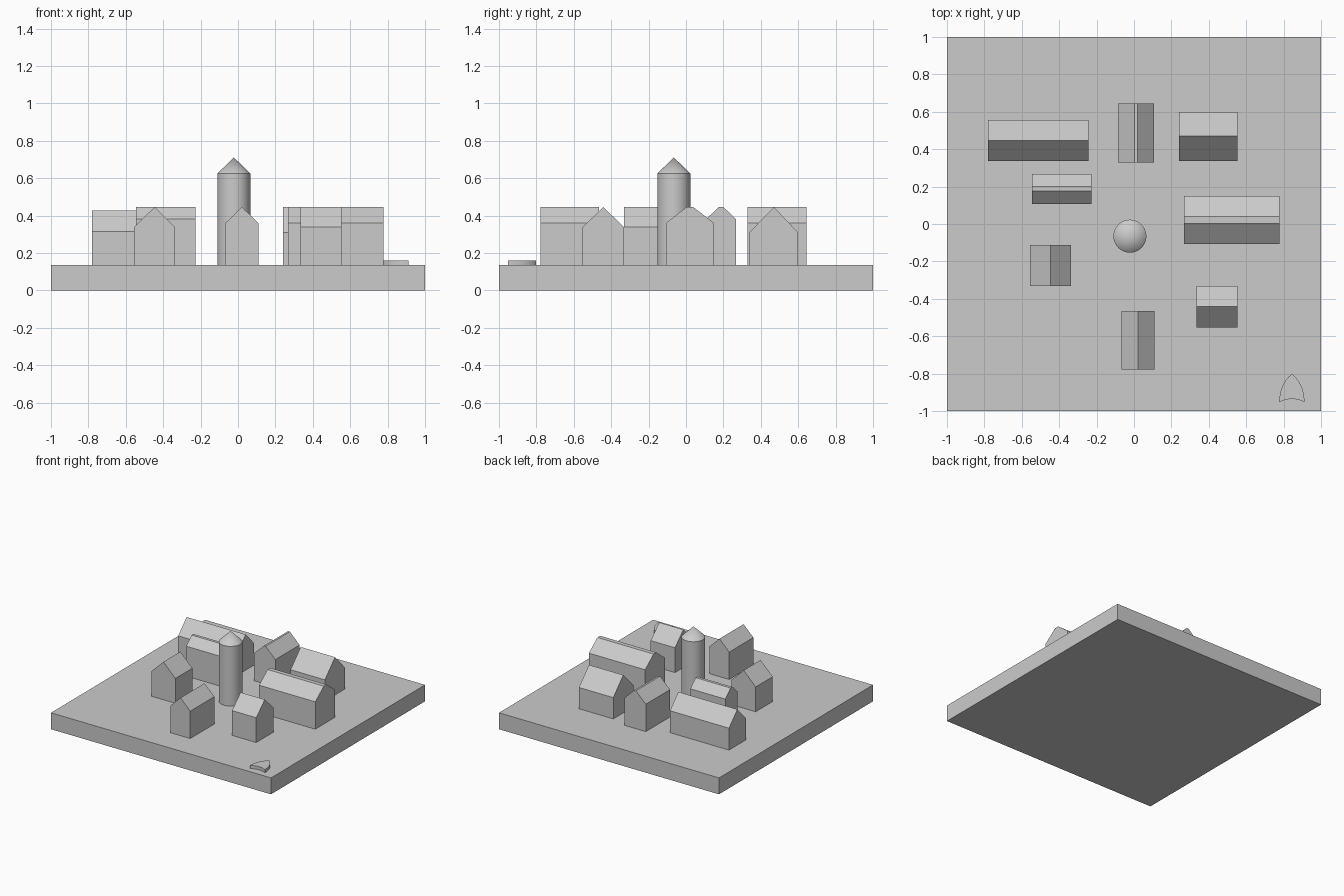
import bpy, math

if "Cube" in bpy.data.objects:
    bpy.data.objects.remove(bpy.data.objects["Cube"])

GROUND = 0.135
RIDGE = 0.446


def prism(name, profile, to_world, a, b):
    """Extrude a 2D profile from a to b; to_world maps (u, v, depth) to xyz."""
    n = len(profile)
    verts = [to_world(u, v, d) for d in (a, b) for u, v in profile]
    faces = [tuple(range(n)), tuple(range(2 * n - 1, n - 1, -1))]
    faces += [(i, i + n, (i + 1) % n + n, (i + 1) % n) for i in range(n)]
    mesh = bpy.data.meshes.new(name)
    mesh.from_pydata(verts, [], faces)
    obj = bpy.data.objects.new(name, mesh)
    bpy.context.collection.objects.link(obj)
    # consistent outward normals
    bpy.context.view_layer.objects.active = obj
    bpy.ops.object.select_all(action='DESELECT')
    obj.select_set(True)
    bpy.ops.object.mode_set(mode='EDIT')
    bpy.ops.mesh.select_all(action='SELECT')
    bpy.ops.mesh.normals_make_consistent(inside=False)
    bpy.ops.object.mode_set(mode='OBJECT')
    return obj


def house(name, axis, length, width, ridge, eave, top=RIDGE):
    """Gabled house; ridge holds one coordinate (sharp) or two (flat cap)."""
    w0, w1 = width
    profile = [(w0, GROUND), (w1, GROUND), (w1, eave)]
    profile += [(r, top) for r in reversed(ridge)] + [(w0, eave)]
    if axis == 'x':
        to_world = lambda u, v, d: (d, u, v)
    else:
        to_world = lambda u, v, d: (u, d, v)
    return prism(name, profile, to_world, *length)


# Ground slab
bpy.ops.mesh.primitive_cube_add(size=1, location=(0, 0, GROUND / 2))
slab = bpy.context.object
slab.name = "ground_slab"
slab.scale = (2, 2, GROUND)

# Houses around the square
house("house_back_left", 'x', (-0.78, -0.243), (0.338, 0.556), (0.447,), 0.315, 0.428)
house("house_inner_left", 'x', (-0.545, -0.227), (0.107, 0.268), (0.176, 0.2), 0.381)
house("house_back", 'y', (0.33, 0.645), (-0.086, 0.108), (0.004, 0.02), 0.36)
house("house_back_right", 'x', (0.241, 0.553), (0.338, 0.6), (0.47,), 0.31)
house("house_right", 'x', (0.267, 0.778), (-0.108, 0.15), (0.003, 0.039), 0.36)
house("house_left", 'y', (-0.332, -0.111), (-0.556, -0.337), (-0.446,), 0.339)
house("house_front", 'y', (-0.777, -0.464), (-0.068, 0.11), (0.021,), 0.36)
house("house_front_right", 'x', (0.333, 0.553), (-0.553, -0.332), (-0.442,), 0.339)

# Round tower with conical roof, one closed surface
cx, cy, r, sides = -0.022, -0.065, 0.088, 64
ring = [(cx + r * math.cos(2 * math.pi * i / sides),
         cy + r * math.sin(2 * math.pi * i / sides)) for i in range(sides)]
verts = [(x, y, z) for z in (GROUND, 0.626) for x, y in ring] + [(cx, cy, 0.711)]
faces = [tuple(range(sides - 1, -1, -1))]
for i in range(sides):
    j = (i + 1) % sides
    faces += [(i, j, j + sides, i + sides), (i + sides, j + sides, 2 * sides)]
mesh = bpy.data.meshes.new("round_tower")
mesh.from_pydata(verts, [], faces)
tower = bpy.data.objects.new("round_tower", mesh)
bpy.context.collection.objects.link(tower)
bpy.ops.object.select_all(action='DESELECT')
bpy.context.view_layer.objects.active = tower
tower.select_set(True)
bpy.ops.object.shade_smooth_by_angle(angle=math.radians(30))

# North arrow: bowed sides meeting in a point, hollowed tail
ax = 0.844


def bezier(p, q, s, t):
    return tuple((1 - t) ** 2 * a + 2 * t * (1 - t) * b + t * t * c
                 for a, b, c in zip(p, q, s))


side = [bezier((0.068, -0.953), (0.064, -0.85), (0, -0.802), i / 10) for i in range(11)]
tail = [bezier((-0.068, -0.953), (0, -0.918), (0.068, -0.953), i / 10) for i in range(1, 10)]
outline = side + [(-x, y) for x, y in reversed(side[:-1])] + tail
prism("north_arrow", [(ax + x, y) for x, y in outline],
      lambda u, v, d: (u, v, d), GROUND, 0.161)
